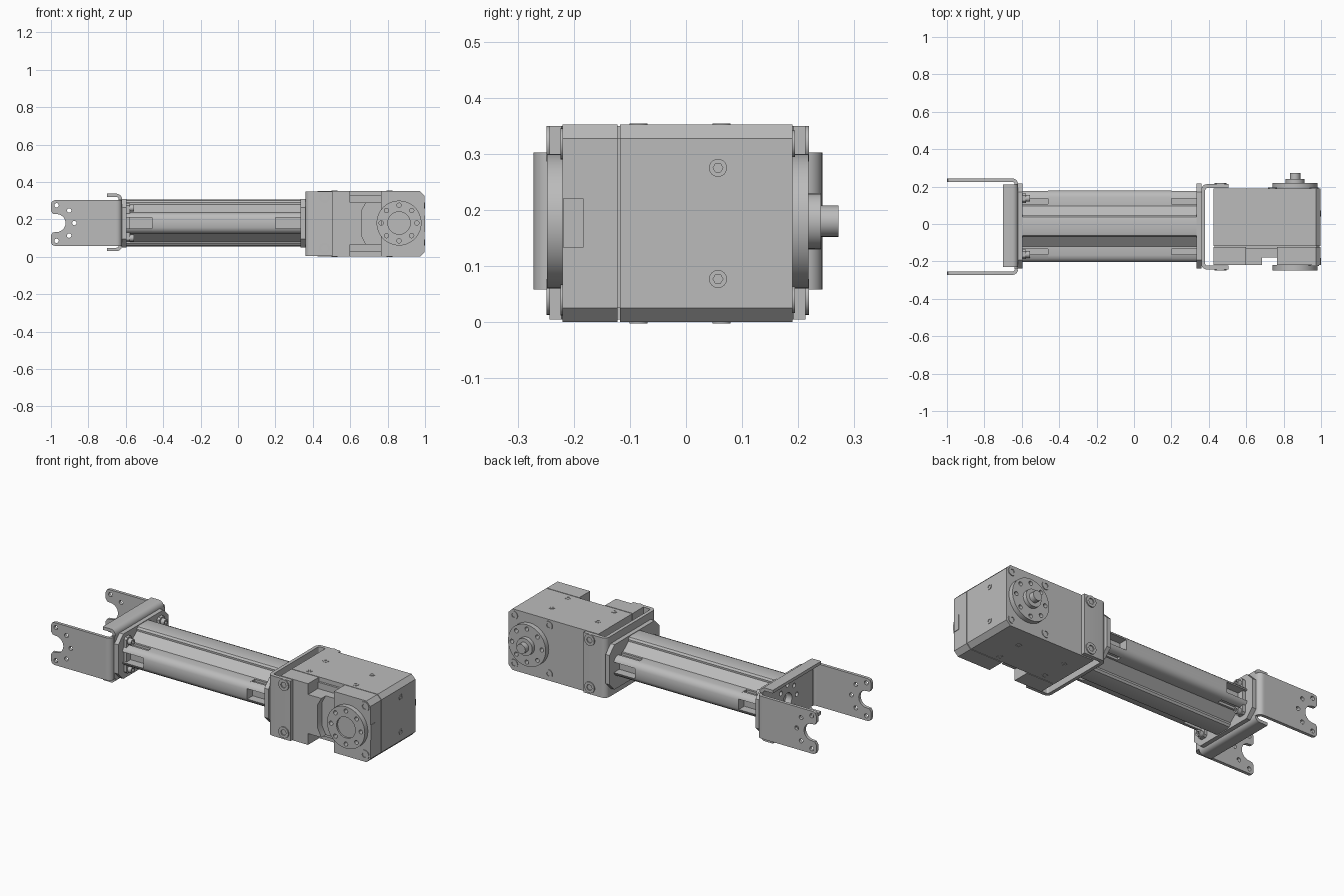
import bpy, bmesh
from math import cos, sin, pi, radians
from mathutils import Matrix

if "Cube" in bpy.data.objects:
    bpy.data.objects.remove(bpy.data.objects["Cube"])

grey = bpy.data.materials.new("machined grey")
grey.use_nodes = True
colour = (0.5, 0.5, 0.5, 1)
grey.diffuse_color = colour
grey.node_tree.nodes["Principled BSDF"].inputs["Base Color"].default_value = colour

# Which way each flat outline is turned: its third direction is the named axis
TURN = {
    "x": Matrix(((0, 0, 1, 0), (1, 0, 0, 0), (0, 1, 0, 0), (0, 0, 0, 1))),
    "y": Matrix(((1, 0, 0, 0), (0, 0, 1, 0), (0, 1, 0, 0), (0, 0, 0, 1))),
    "z": Matrix.Identity(4),
}


def arc(centre, radius, start=0, end=360, steps=24):
    angles = [radians(start + (end - start) * i / steps) for i in range(steps + 1)]
    if abs(end - start) == 360:
        angles.pop()
    return [(centre[0] + radius * cos(a), centre[1] + radius * sin(a)) for a in angles]


def rect(left, right, low, high, cut=0):
    if not cut:
        return [(left, low), (right, low), (right, high), (left, high)]
    return [(left + cut, low), (right - cut, low), (right, low + cut), (right, high - cut),
            (right - cut, high), (left + cut, high), (left, high - cut), (left, low + cut)]


def ring_of_holes(centre, radius, size, angles):
    return [arc((centre[0] + radius * cos(radians(a)), centre[1] + radius * sin(radians(a))), size, steps=12)
            for a in angles]


def plate(name, axis, outline, start, end, holes=()):
    """Extrude a flat outline with holes along an axis."""
    curve = bpy.data.curves.new(name, "CURVE")
    curve.dimensions, curve.fill_mode = "2D", "BOTH"
    curve.extrude = abs(end - start) / 2
    for loop in [outline, *holes]:
        spline = curve.splines.new("POLY")
        spline.points.add(len(loop) - 1)
        for point, (u, v) in zip(spline.points, loop):
            point.co = (u, v, 0, 1)
        spline.use_cyclic_u = True
    helper = bpy.data.objects.new(name + " helper", curve)
    bpy.context.collection.objects.link(helper)
    graph = bpy.context.evaluated_depsgraph_get()
    mesh = bpy.data.meshes.new_from_object(helper.evaluated_get(graph))
    bpy.data.objects.remove(helper)
    mesh.transform(TURN[axis] @ Matrix.Translation((0, 0, (start + end) / 2)))
    bm = bmesh.new()
    bm.from_mesh(mesh)
    bmesh.ops.remove_doubles(bm, verts=bm.verts, dist=0.0001)
    bmesh.ops.recalc_face_normals(bm, faces=bm.faces)
    bm.to_mesh(mesh)
    bm.free()
    mesh.materials.clear()
    mesh.materials.append(grey)
    obj = bpy.data.objects.new(name, mesh)
    bpy.context.collection.objects.link(obj)
    bpy.ops.object.select_all(action="DESELECT")
    obj.select_set(True)
    bpy.context.view_layer.objects.active = obj
    bpy.ops.object.shade_smooth_by_angle(angle=radians(35))
    return obj


def screw(name, axis, centre, radius, start, end):
    plate(name, axis, arc(centre, radius), start, end, [arc(centre, radius * 0.55, steps=6)])


def folded_edge(open_x, web_x, edge, side, thick=0.018, bend=0.03):
    """Outline of a sheet metal flange with its rounded fold."""
    way = 1 if web_x > open_x else -1
    centre = (web_x - way * bend, edge - side * bend)
    turn = [(sin(pi / 2 * i / 6) * way, cos(pi / 2 * i / 6) * side) for i in range(7)]
    outer = [(centre[0] + bend * a, centre[1] + bend * b) for a, b in turn]
    inner = [(centre[0] + (bend - thick) * a, centre[1] + (bend - thick) * b) for a, b in turn]
    return [(open_x, edge)] + outer + inner[::-1] + [(open_x, edge - side * thick)]


MID_Y, MID_Z = -0.0125, 0.18

# Slotted beam: one quarter of its section is mirrored into the whole
def section(quarter):
    right = quarter + [(y, -z) for y, z in quarter[::-1]]
    whole = right + [(-y, -z) for y, z in right]
    return [(MID_Y + y, MID_Z + z) for y, z in whole]


crown = [(0.035, 0.125), (0.05, 0.121), (0.058, 0.11), (0.058, 0.1), (0.108, 0.058)]
lobe = [(0.155, 0.058), (0.172, 0.053), (0.185, 0.042), (0.192, 0.025)]
pocketed = crown + [(0.12, 0.058), (0.12, 0.045), (0.15, 0.045), (0.15, 0.058)]
pocketed += lobe[1:3] + [(0.19, 0.03), (0.14, 0.03)]
plate("beam", "x", section(crown + lobe), -0.46, 0.2)
for label, start, end in (("right", -0.6, -0.46), ("left", 0.2, 0.34)):
    plate(f"beam_{label}_end", "x", section(pocketed), start, end)

# Plates closing the beam, with their mounting holes
mount_holes = [arc((MID_Y, MID_Z), 0.04)]
mount_holes += ring_of_holes((MID_Y, MID_Z), 0.085, 0.013, range(0, 360, 45))
end_outline = rect(-0.238, 0.217, 0.05, 0.308, 0.045)
plate("right_end_plate", "x", end_outline, -0.62, -0.595, mount_holes)
plate("left_end_plate", "x", end_outline, 0.335, 0.36)
for side in (-1, 1):
    y = MID_Y + side * 0.15
    plate("beam_clip", "x", rect(y - 0.025, y + 0.025, 0.08, 0.285, 0.01), -0.595, -0.578)
    for z in (0.1, 0.26):
        screw("clip_screw", "x", (y, z), 0.018, -0.578, -0.555)

# Fork bracket: drilled web, folded lips and two slotted arms
plate("fork_web", "x", rect(-0.24, 0.213, 0.06, 0.305), -0.638, -0.62, mount_holes)
for side, edge in ((-1, 0.03), (1, 0.337)):
    low, high = sorted((edge - side * 0.03, MID_Z + side * 0.12))
    plate("fork_web_extension", "x", rect(-0.23, 0.21, low, high), -0.638, -0.62)
    plate("fork_lip", "y", folded_edge(-0.7, -0.62, edge, side), -0.23, 0.21)

HORN_X = 0.861
fork_centre = (-0.97, MID_Z)
upper = [(-0.64, 0.302), (-0.98, 0.302), (-0.994, 0.296), (-1, 0.282), (-1, 0.245), (-0.99, 0.23)]
lower = [(x, 2 * MID_Z - z) for x, z in upper[::-1]]
arm_outline = upper + arc(fork_centre, 0.048, 90, -90, 14) + lower
arm_holes = ring_of_holes(fork_centre, 0.095, 0.012, range(-90, 91, 45))
for side, edge in ((-1, -0.272), (1, 0.243)):
    plate("fork_fold", "z", folded_edge(-0.66, -0.62, edge, side), 0.058, 0.302)
    plate("fork_arm", "y", [(min(x, -0.655), z) for x, z in arm_outline],
          edge, edge - side * 0.018, arm_holes)

# Motor bracket wrapped round the housing
plate("motor_bracket_web", "x", rect(-0.213, 0.183, 0.005, 0.35), 0.36, 0.38)
for side, edge in ((-1, -0.243), (1, 0.213)):
    plate("motor_bracket_flange", "z", folded_edge(0.505, 0.36, edge, side, 0.021), 0.005, 0.35)
    for z in (0.045, 0.318):
        screw("bracket_screw", "y", (0.463, z), 0.032, edge, edge + side * 0.006)

# Motor housing: rear shell and a notched front cover
LEFT, RIGHT, TOP, CUT = 0.425, 0.997, 0.352, 0.025


def nose(left):
    return [(left, 0), (RIGHT - CUT, 0), (RIGHT, CUT), (RIGHT, TOP - CUT), (RIGHT - CUT, TOP), (left, TOP)]


plate("motor_shell", "y", nose(LEFT), -0.118, 0.19)
plate("motor_seam", "y", rect(LEFT + 0.005, RIGHT - 0.005, CUT, TOP - CUT), -0.13, -0.11)
plate("cover_nose", "y", nose(0.765), -0.22, -0.122)
plate("cover_base", "y", rect(LEFT, 0.6, 0, TOP), -0.22, -0.122)
plate("cover_bridge", "y", rect(0.6, 0.765, 0.065, 0.29), -0.18, -0.118)
plate("cover_rib", "y", [(0.6, 0.065), (0.685, 0.065), (0.66, 0.115),
                         (0.66, 0.245), (0.685, 0.29), (0.6, 0.29)], -0.22, -0.18)
plate("status_window", "x", rect(-0.219, -0.183, 0.133, 0.22), RIGHT, 1)

# Housing screws
for z in (0.077, 0.275):
    screw("end_screw", "x", (0.057, z), 0.016, RIGHT, 1)
for x in (0.515, 0.81):
    for y in (-0.085, 0.063):
        for z in (0, TOP):
            screw("face_screw", "z", (x, y), 0.016, z - 0.002, z + 0.002)
for z in (0.04, 0.318):
    screw("front_corner_screw", "y", (0.962, z), 0.028, -0.224, -0.22)
    for x in (0.74, 0.962):
        screw("back_corner_screw", "y", (x, z), 0.024, 0.19, 0.194)

# Output horns on both faces, drilled to match the fork
horn = (HORN_X, MID_Z)
horn_holes = ring_of_holes(horn, 0.095, 0.012, range(0, 360, 45))
plate("front_horn", "y", arc(horn, 0.12, steps=48), -0.248, -0.22, horn_holes + [arc(horn, 0.06)])
plate("front_horn_core", "y", arc(horn, 0.061), -0.238, -0.22)
plate("back_horn", "y", arc(horn, 0.12, steps=48), 0.19, 0.218, horn_holes)
plate("back_hub", "y", arc(horn, 0.05), 0.218, 0.241)
plate("back_shaft", "y", arc(horn, 0.028), 0.241, 0.272)
